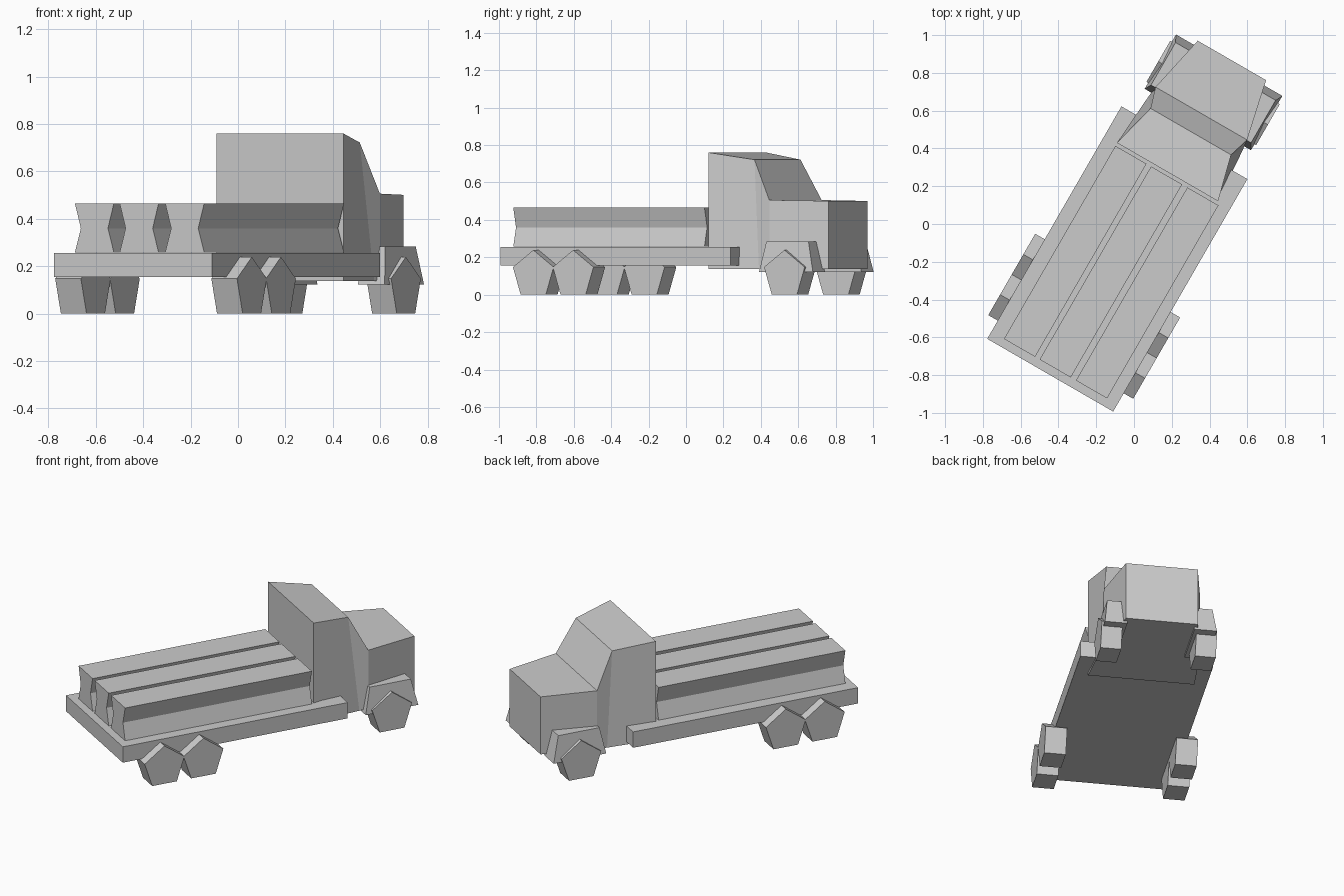
import bpy, bmesh, math
from mathutils import Matrix

if "Cube" in bpy.data.objects:
    bpy.data.objects.remove(bpy.data.objects["Cube"])

# The truck drives along local +y and is turned 30 degrees on the ground
PLACE = Matrix.Rotation(math.radians(-30), 4, 'Z') @ Matrix.Translation((0.016, 0, 0))


def loft(name, rings):
    """Join rings of equal point count with quads and cap both ends."""
    bm = bmesh.new()
    loops = [[bm.verts.new(p) for p in ring] for ring in rings]
    n = len(loops[0])
    for a, b in zip(loops, loops[1:]):
        for i in range(n):
            j = (i + 1) % n
            bm.faces.new((a[i], a[j], b[j], b[i]))
    bm.faces.new(loops[0][::-1])
    bm.faces.new(loops[-1])
    bmesh.ops.recalc_face_normals(bm, faces=bm.faces)
    mesh = bpy.data.meshes.new(name)
    bm.to_mesh(mesh)
    bm.free()
    obj = bpy.data.objects.new(name, mesh)
    obj.matrix_world = PLACE
    bpy.context.collection.objects.link(obj)
    return obj


def rect(x0, x1, y0, y1, z):
    return [(x0, y0, z), (x1, y0, z), (x1, y1, z), (x0, y1, z)]


# Flat bed
loft("flat_bed", [rect(-0.385, 0.385, -0.915, 0.506, z) for z in (0.155, 0.255)])

# Three cargo beams with pinched waists
for i, x in enumerate((-0.213, 0.005, 0.227)):
    loft(f"cargo_beam_{i + 1}", [rect(x - w, x + w, -0.871, 0.309, z)
                                 for w, z in ((0.095, 0.258), (0.066, 0.36), (0.095, 0.465))])

# Cab and tapering hood: (half width, y, z) at the top, (half width, y) at the bottom
stations = [((0.309, 0.327, 0.76), (0.309, 0.327)),
            ((0.246, 0.574, 0.722), (0.287, 0.625)),
            ((0.280, 0.685, 0.506), (0.280, 0.685)),
            ((0.209, 1.009, 0.501), (0.209, 1.009))]
loft("cab", [[(-bw, by, 0.138), (bw, by, 0.138), (tw, ty, tz), (-tw, ty, tz)]
             for (tw, ty, tz), (bw, by) in stations])


def wheel(name, x0, x1, y):
    """Five-sided wheel with a point at the top."""
    r = 0.132
    ang = [math.radians(90 + 72 * k) for k in range(5)]
    zc = r * math.cos(math.radians(36))
    loft(name, [[(x, y + r * math.cos(a), zc + r * math.sin(a)) for a in ang]
                for x in (x0, x1)])


# Wheels and front fenders on both sides
for side, s in (("right", 1), ("left", -1)):
    wheel(f"rear_wheel_{side}", s * 0.318, s * 0.443, -0.678)
    wheel(f"middle_wheel_{side}", s * 0.318, s * 0.443, -0.432)
    wheel(f"front_wheel_{side}", s * 0.215, s * 0.335, 0.81)
    loft(f"front_fender_{side}", [rect(s * 0.195, s * 0.325, 0.648, 0.98, 0.122),
                                  rect(s * 0.195, s * 0.306, 0.682, 0.942, 0.284)])
